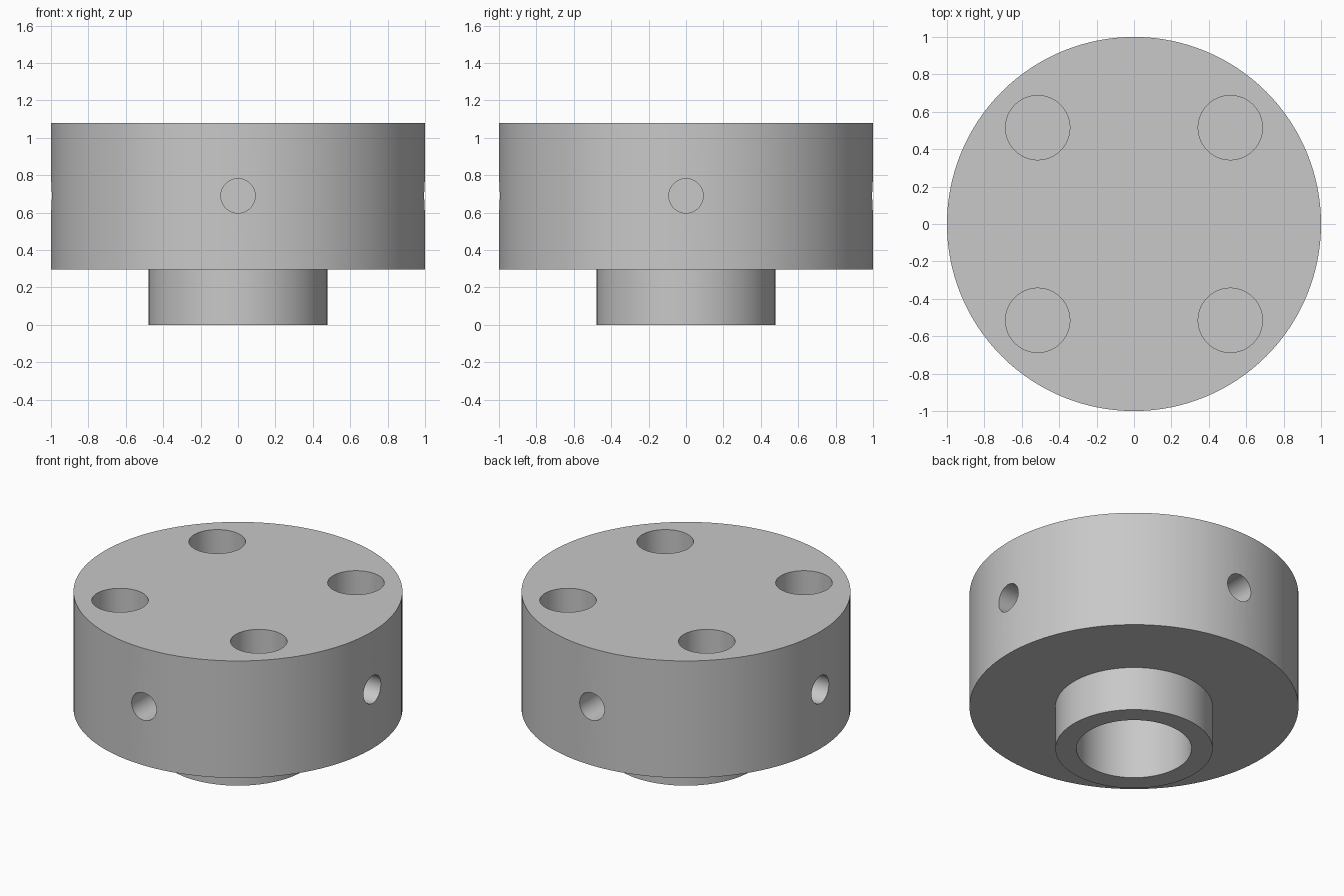
import bpy, bmesh
from math import pi, cos, sin
from mathutils import Matrix, Vector

default = bpy.data.objects.get("Cube")
if default:
    bpy.data.objects.remove(default, do_unlink=True)

grey = bpy.data.materials.new("plain grey")
grey.use_nodes = True
colour = (0.58, 0.58, 0.58, 1)
grey.diffuse_color = colour
grey.node_tree.nodes["Principled BSDF"].inputs["Base Color"].default_value = colour


def make_object(name, bm):
    mesh = bpy.data.meshes.new(name)
    bmesh.ops.recalc_face_normals(bm, faces=bm.faces)
    bm.to_mesh(mesh)
    bm.free()
    mesh.materials.append(grey)
    obj = bpy.data.objects.new(name, mesh)
    bpy.context.collection.objects.link(obj)
    return obj


def lathe(name, profile, sides):
    """Revolve a profile of (radius, height) that starts and ends on the axis."""
    bm = bmesh.new()
    rings = []
    for r, z in profile:
        rings.append([bm.verts.new((r * cos(2 * pi * i / sides),
                                    r * sin(2 * pi * i / sides), z))
                      for i in range(sides)])
    for low, high in zip(rings, rings[1:]):
        for i in range(sides):
            j = (i + 1) % sides
            bm.faces.new((low[i], low[j], high[j], high[i]))
    bm.faces.new(rings[0])
    bm.faces.new(rings[-1])
    return make_object(name, bm)


def add_drill(bm, tip, direction, radius, length):
    """Add a cylinder that runs from the hole's floor outwards."""
    direction = Vector(direction)
    turn = direction.to_track_quat('Z', 'Y').to_matrix().to_4x4()
    centre = Vector(tip) + direction * length / 2
    bmesh.ops.create_cone(bm, cap_ends=True, segments=64, radius1=radius,
                          radius2=radius, depth=length,
                          matrix=Matrix.Translation(centre) @ turn)


# Round body with a stepped hub and a blind bore underneath
body = lathe("drilled_hub_body",
             [(0.35, 0.6), (0.35, 0), (0.478, 0), (0.478, 0.295),
              (1, 0.295), (1, 1.08)], 128)

# Drills for the four top holes and the four radial holes
bm = bmesh.new()
for k in range(4):
    a = k * pi / 2
    top = Matrix.Rotation(a, 3, 'Z') @ Vector((0.515, 0.515, 0.66))
    add_drill(bm, top, (0, 0, 1), 0.172, 0.6)
    out = Vector((cos(a), sin(a), 0))
    add_drill(bm, out * 0.62 + Vector((0, 0, 0.69)), out, 0.092, 0.6)
drills = make_object("hole_cutters", bm)
drills.hide_render = True

cut = body.modifiers.new("holes", 'BOOLEAN')
cut.object = drills
cut.operation = 'DIFFERENCE'
cut.solver = 'EXACT'

# Bake the holes, then smooth the round walls and keep the rims sharp
bpy.ops.object.select_all(action='DESELECT')
body.select_set(True)
bpy.context.view_layer.objects.active = body
bpy.ops.object.modifier_apply(modifier=cut.name)
bpy.data.objects.remove(drills, do_unlink=True)
bpy.ops.object.shade_smooth_by_angle(angle=pi / 6)
